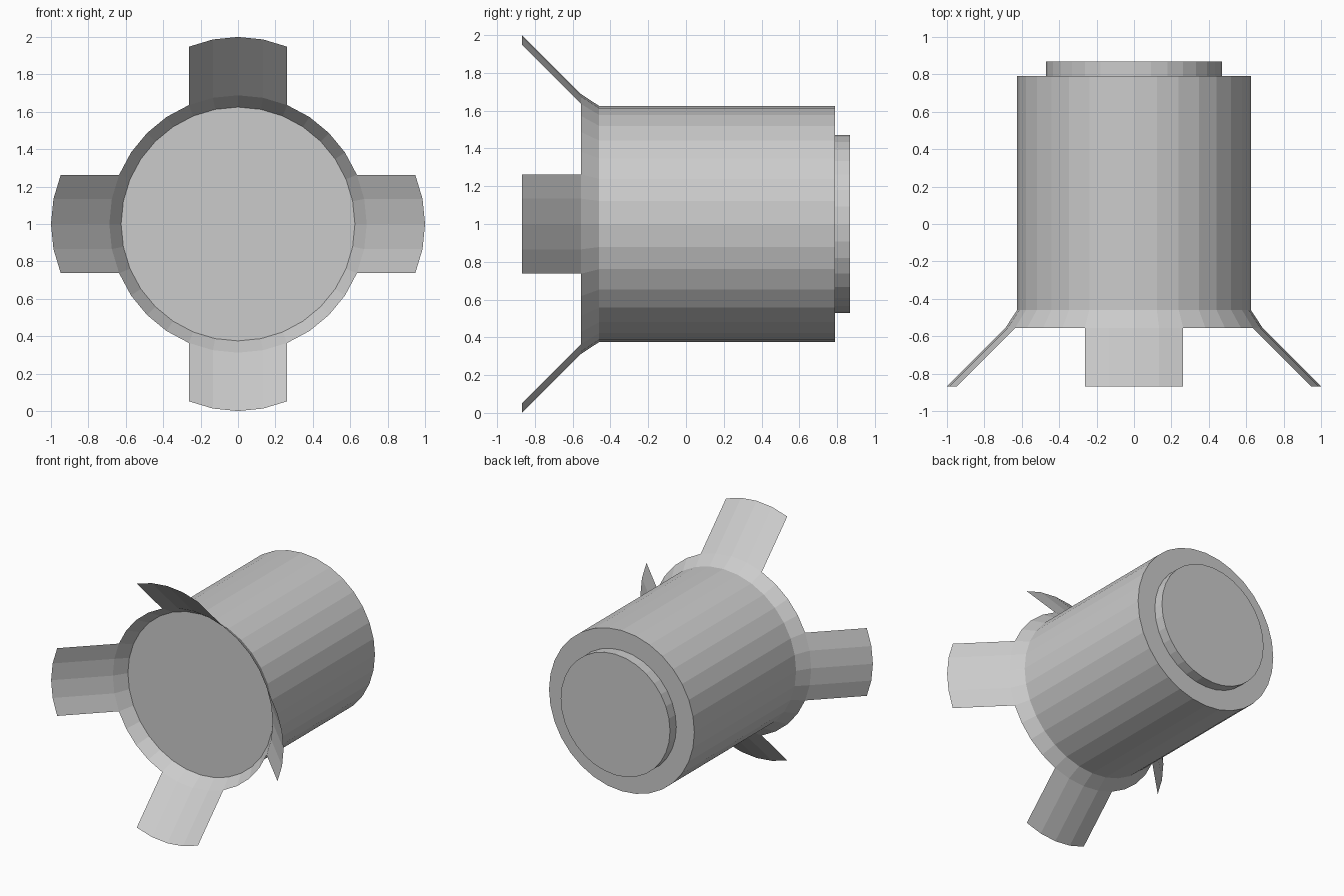
import bpy, bmesh, math

if "Cube" in bpy.data.objects:
    bpy.data.objects.remove(bpy.data.objects["Cube"])

SIDES = 32
CZ = 1.0  # height of the horizontal axis


def ring_point(r, k, y):
    a = 2 * math.pi * k / SIDES
    return (r * math.cos(a), y, CZ + r * math.sin(a))


def finish(bm, name):
    bmesh.ops.recalc_face_normals(bm, faces=bm.faces)
    mesh = bpy.data.meshes.new(name)
    bm.to_mesh(mesh)
    bm.free()
    obj = bpy.data.objects.new(name, mesh)
    bpy.context.collection.objects.link(obj)
    return obj


def lathe(name, profile, capped):
    """Sweep (radius, y) points around the horizontal y axis."""
    bm = bmesh.new()
    rings = [[bm.verts.new(ring_point(r, k, y)) for k in range(SIDES)]
             for r, y in profile]
    for a, b in zip(rings, rings[1:]):
        for k in range(SIDES):
            n = (k + 1) % SIDES
            bm.faces.new((a[k], b[k], b[n], a[n]))
    if capped:
        bm.faces.new(rings[0])
        bm.faces.new(rings[-1])
    return finish(bm, name)


# Main drum with a raised round plate at the back
lathe("drum", [(0.625, -0.46), (0.625, 0.79), (0.47, 0.79), (0.47, 0.868)], True)

# Thin flared collar around the front face
FLARE_R, FLARE_Y, REACH = 0.688, -0.556, 0.312
lathe("flared_collar", [(0.625, -0.46), (FLARE_R, FLARE_Y)], False)


# Four thin flaps, each carried straight out from a strip of the collar rim
def flap(name, quarter):
    bm = bmesh.new()
    mid = quarter * SIDES // 4
    ang = quarter * math.pi / 2
    dx, dz = REACH * math.cos(ang), REACH * math.sin(ang)
    base, tip = [], []
    for k in range(mid - 2, mid + 3):
        x, y, z = ring_point(FLARE_R, k, FLARE_Y)
        base.append(bm.verts.new((x, y, z)))
        tip.append(bm.verts.new((x + dx, y - REACH, z + dz)))
    for i in range(4):
        # Wound so the outer side faces away from the axis
        bm.faces.new((base[i], tip[i], tip[i + 1], base[i + 1]))
    return finish(bm, name)


for i, side in enumerate(("right", "top", "left", "bottom")):
    flap(side + "_flap", i)
